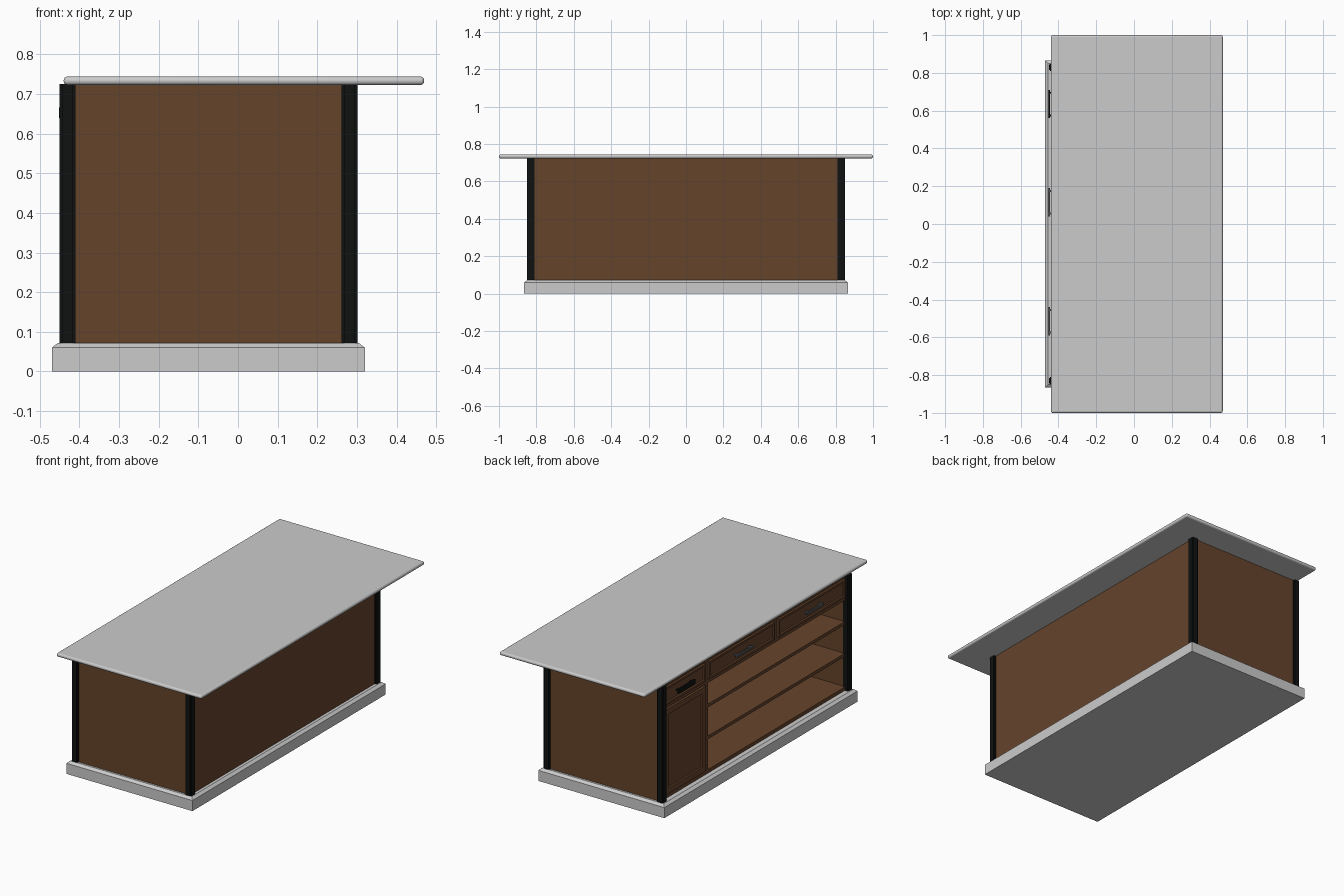
import bpy, bmesh

if "Cube" in bpy.data.objects:
    bpy.data.objects.remove(bpy.data.objects["Cube"])


def material(name, rgb):
    m = bpy.data.materials.new(name)
    m.diffuse_color = (*rgb, 1)
    m.use_nodes = True
    m.node_tree.nodes["Principled BSDF"].inputs["Base Color"].default_value = m.diffuse_color
    return m


WOOD = material("brown_wood", (0.13, 0.057, 0.024))
BLACK = material("black_paint", (0.005, 0.006, 0.006))
METAL = material("dark_metal", (0.09, 0.1, 0.11))


def finish(name, bm, mat=None):
    bmesh.ops.recalc_face_normals(bm, faces=bm.faces)
    me = bpy.data.meshes.new(name)
    bm.to_mesh(me)
    bm.free()
    ob = bpy.data.objects.new(name, me)
    bpy.context.collection.objects.link(ob)
    if mat:
        me.materials.append(mat)
    return ob


def add_box(bm, x, y, z):
    """Add a box given its (min, max) range on each axis."""
    verts = bmesh.ops.create_cube(bm, size=1)["verts"]
    for v in verts:
        v.co = [r[0] if c < 0 else r[1] for c, r in zip(v.co, (x, y, z))]
    return verts


def box(name, x, y, z, mat=None):
    bm = bmesh.new()
    add_box(bm, x, y, z)
    return finish(name, bm, mat)


def bevel(ob, width, segments):
    m = ob.modifiers.new("bevel", "BEVEL")
    m.width, m.segments = width, segments


def front_panel(name, y, z, frame):
    """Door or drawer front on the -x face with a recessed centre."""
    bm = bmesh.new()
    add_box(bm, (-0.435, -0.41), y, z)
    bm.normal_update()
    face = min(bm.faces, key=lambda f: f.calc_center_median().x)
    bmesh.ops.inset_region(bm, faces=[face], thickness=frame)
    bmesh.ops.inset_region(bm, faces=[face], thickness=0.004, depth=-0.007)
    finish(name, bm, WOOD)


# Plinth with a sloped top edge
bm = bmesh.new()
add_box(bm, (-0.47, 0.32), (-0.865, 0.865), (0, 0.06))
bm.normal_update()
top = max(bm.faces, key=lambda f: f.calc_center_median().z)
bmesh.ops.inset_region(bm, faces=[top], thickness=0.022, depth=0.012)
finish("plinth", bm)

# Countertop with a rounded edge
counter = box("countertop", (-0.44, 0.47), (-1, 1), (0.723, 0.744))
bevel(counter, 0.0095, 4)
bpy.context.view_layer.objects.active = counter
counter.select_set(True)
bpy.ops.object.shade_smooth_by_angle()

# Corner posts with notched edges
H, N = 0.02, 0.014
PROFILE = [(H, -N), (H, N), (N, N), (N, H), (-N, H), (-N, N),
           (-H, N), (-H, -N), (-N, -N), (-N, -H), (N, -H), (N, -N)]
for xn, cx in (("open_side", -0.43), ("back_side", 0.281)):
    for yn, cy in (("front", -0.83), ("rear", 0.83)):
        bm = bmesh.new()
        f = bm.faces.new([bm.verts.new((cx + x, cy + y, 0.07)) for x, y in PROFILE])
        ext = bmesh.ops.extrude_face_region(bm, geom=[f])["geom"]
        bmesh.ops.translate(bm, vec=(0, 0, 0.655),
                            verts=[v for v in ext if isinstance(v, bmesh.types.BMVert)])
        finish(f"post_{xn}_{yn}", bm, BLACK)

# Carcass panels
Z = (0.07, 0.724)
box("front_panel", (-0.42, 0.275), (-0.838, -0.815), Z, WOOD)
box("rear_panel", (-0.42, 0.275), (0.815, 0.838), Z, WOOD)
box("long_panel", (0.265, 0.288), (-0.82, 0.82), Z, WOOD)
box("cupboard_divider", (-0.428, 0.265), (0.415, 0.437), Z, WOOD)
box("drawer_divider", (-0.428, 0.265), (-0.205, -0.183), (0.59, 0.724), WOOD)

# Shelves and the board under the drawers
box("floor_board", (-0.428, 0.265), (-0.815, 0.815), (0.07, 0.092), WOOD)
for i, z in enumerate((0.28, 0.46)):
    box(f"shelf_{i + 1}", (-0.425, 0.265), (-0.815, 0.415), (z - 0.018, z), WOOD)
box("drawer_board", (-0.428, 0.265), (-0.815, 0.815), (0.583, 0.6), WOOD)
box("top_rail", (-0.428, -0.40), (-0.815, 0.815), (0.708, 0.724), WOOD)

# Cupboard door, drawer fronts and handles
front_panel("cupboard_door", (0.443, 0.806), (0.096, 0.578), 0.045)
DRAWERS = [("small_drawer", (0.443, 0.806), 0.635, 0.026, BLACK),
           ("middle_drawer", (-0.177, 0.409), 0.115, 0.012, METAL),
           ("end_drawer", (-0.806, -0.211), -0.515, 0.012, METAL)]
for name, y, hy, h, mat in DRAWERS:
    front_panel(name, y, (0.604, 0.704), 0.016)
    bm = bmesh.new()
    add_box(bm, (-0.452, -0.444), (hy - 0.075, hy + 0.075), (0.653 - h / 2, 0.653 + h / 2))
    for s in (-1, 1):
        c = hy + s * 0.06
        add_box(bm, (-0.445, -0.426), (c - 0.005, c + 0.005), (0.648, 0.658))
    finish(name + "_handle", bm, mat)
